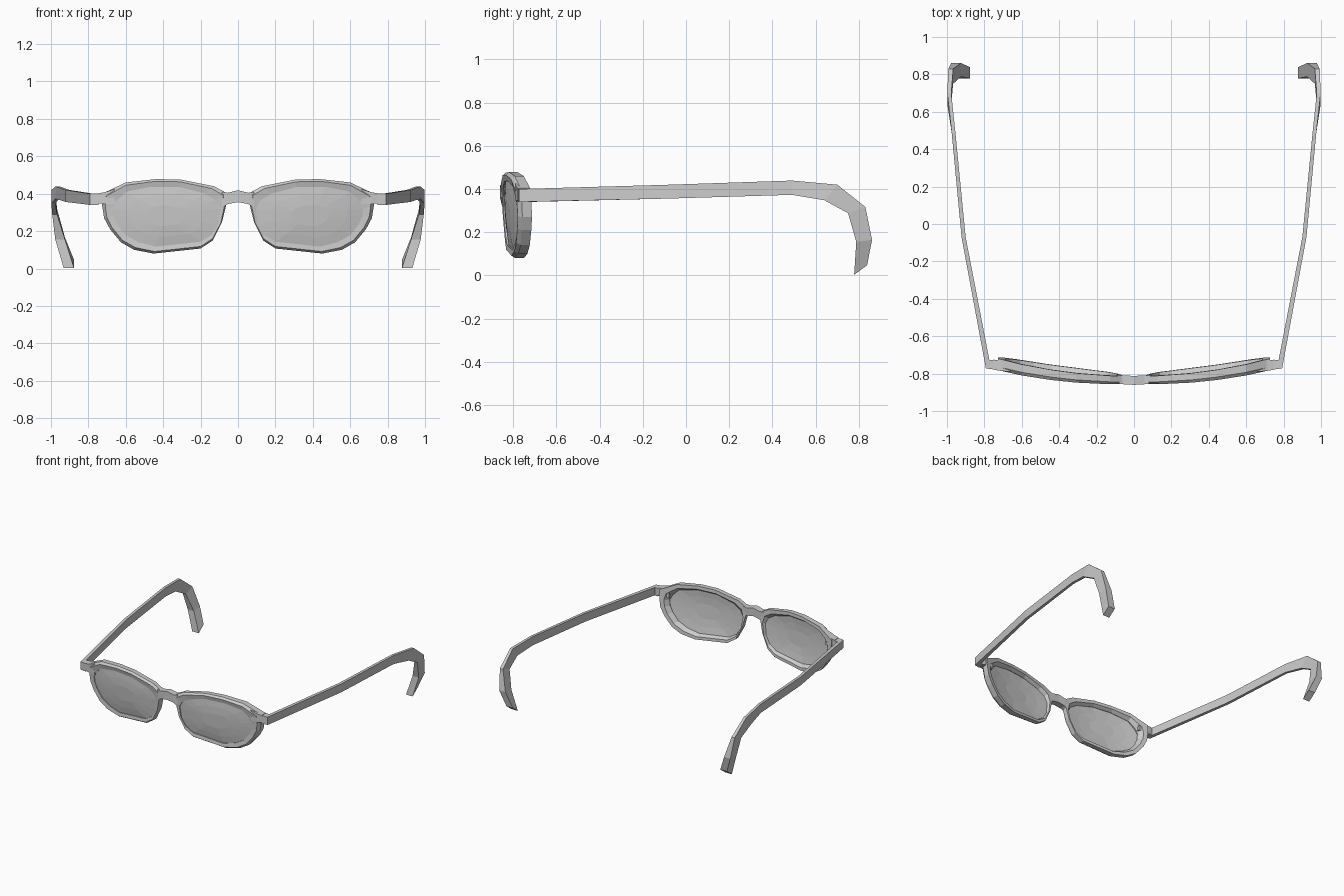
import bpy

if "Cube" in bpy.data.objects:
    bpy.data.objects.remove(bpy.data.objects["Cube"])


def make(name, verts, faces, mirror=True):
    me = bpy.data.meshes.new(name)
    me.from_pydata(verts, [], faces)
    ob = bpy.data.objects.new(name, me)
    bpy.context.collection.objects.link(ob)
    # consistent outward normals
    import bmesh
    bm = bmesh.new()
    bm.from_mesh(me)
    bmesh.ops.recalc_face_normals(bm, faces=bm.faces)
    bm.to_mesh(me)
    bm.free()
    if mirror:
        m = ob.modifiers.new("mirror", 'MIRROR')
        m.use_mirror_merge = False
    return ob


def bands(loops, closed):
    """Quads joining consecutive loops of equal length."""
    n, k = len(loops[0]), len(loops)
    faces = []
    for i in range(k if closed else k - 1):
        a, b = i * n, ((i + 1) % k) * n
        faces += [(a + j, a + (j + 1) % n, b + (j + 1) % n, b + j) for j in range(n)]
    return [v for l in loops for v in l], faces


def loft(name, sections, mirror=True):
    verts, faces = bands(sections, False)
    n, t = len(sections[0]), len(verts)
    faces += [tuple(range(n)), tuple(range(t - n, t))]
    return make(name, verts, faces, mirror)


def front_y(x, z):
    """Wrapped, slightly tilted front surface of the glasses."""
    return -0.857 + 0.14 * x * x + 0.07 * (0.4 - z)


# Paired outlines of the rim: outer edge and lens opening (x, z)
outer = [(.727, .40), (.60, .46), (.44, .478), (.31, .476), (.128, .44), (.064, .405),
         (.064, .335), (.085, .25), (.135, .15), (.20, .107), (.45, .08), (.556, .10),
         (.626, .14), (.684, .21), (.716, .27), (.727, .34)]
inner = [(.65, .36), (.60, .41), (.465, .437), (.31, .435), (.176, .40), (.12, .365),
         (.096, .32), (.106, .235), (.140, .18), (.20, .143), (.44, .117), (.53, .14),
         (.60, .178), (.645, .235), (.665, .28), (.67, .32)]


def rim_loop(t, depth):
    loop = []
    for (ax, az), (bx, bz) in zip(outer, inner):
        x, z = ax + (bx - ax) * t, az + (bz - az) * t
        loop.append((x, front_y(x, z) + depth * (.042 + .03 * x), z))
    return loop


# Rims: bevelled front, flat back, sloped inner wall
make("rim", *bands([rim_loop(.3, 0), rim_loop(0, .3), rim_loop(0, 1),
                    rim_loop(.6, 1), rim_loop(1, .55), rim_loop(1, .1)], True))

# Lenses: thin faceted domes, front and back skins
cx, cz = .39, .285


def lens_loop(s, off):
    loop = []
    for x, z in inner:
        x, z = cx + (x - cx) * s, cz + (z - cz) * s
        loop.append((x, front_y(x, z) + off - .012 * (1 - s * s), z))
    return loop


loops = [lens_loop(s, .012) for s in (.35, .7, 1.01)] + [lens_loop(s, .026) for s in (1.01, .7, .35)]
loft("lens", loops)

# Bridge: arched bar between the rims
loft("bridge", [[(x, yf, lo), (x, yf, hi), (x, yb, hi), (x, yb, lo)] for x, yf, yb, lo, hi in (
    (-.085, -.853, -.81, .325, .41), (-.055, -.857, -.81, .345, .405), (0, -.86, -.812, .355, .418),
    (.055, -.857, -.81, .345, .405), (.085, -.853, -.81, .325, .41))], False)

# End pieces joining rim to hinge
loft("end_piece", [[(x, yf, lo), (x, yf, hi), (x, yb, hi), (x, yb, lo)] for x, yf, yb, lo, hi in (
    (.66, -.79, -.735, .345, .425), (.715, -.785, -.728, .345, .407), (.745, -.78, -.728, .348, .403))])

# Temples: hinge corner, long arm, and ear hook curving down and inward
# station: y_top, z_top, y_bottom, z_bottom, x inside, x outside
arm = [(-.07, .42, -.07, .356, .90, .922), (.49, .439, .49, .373, .955, .975),
       (.70, .42, .64, .348, .977, .998), (.83, .317, .75, .288, .967, .993),
       (.861, .165, .788, .155, .925, .977), (.838, .047, .778, .003, .877, .932)]
sections = [[(.745, -.725, .34), (.745, -.778, .34), (.745, -.778, .40), (.745, -.725, .40)],
            [(.773, -.728, .34), (.792, -.772, .34), (.792, -.772, .40), (.773, -.728, .40)]]
sections += [[(xi, yb, zb), (xo, yb, zb), (xo, yt, zt), (xi, yt, zt)] for yt, zt, yb, zb, xi, xo in arm]
loft("temple", sections)
